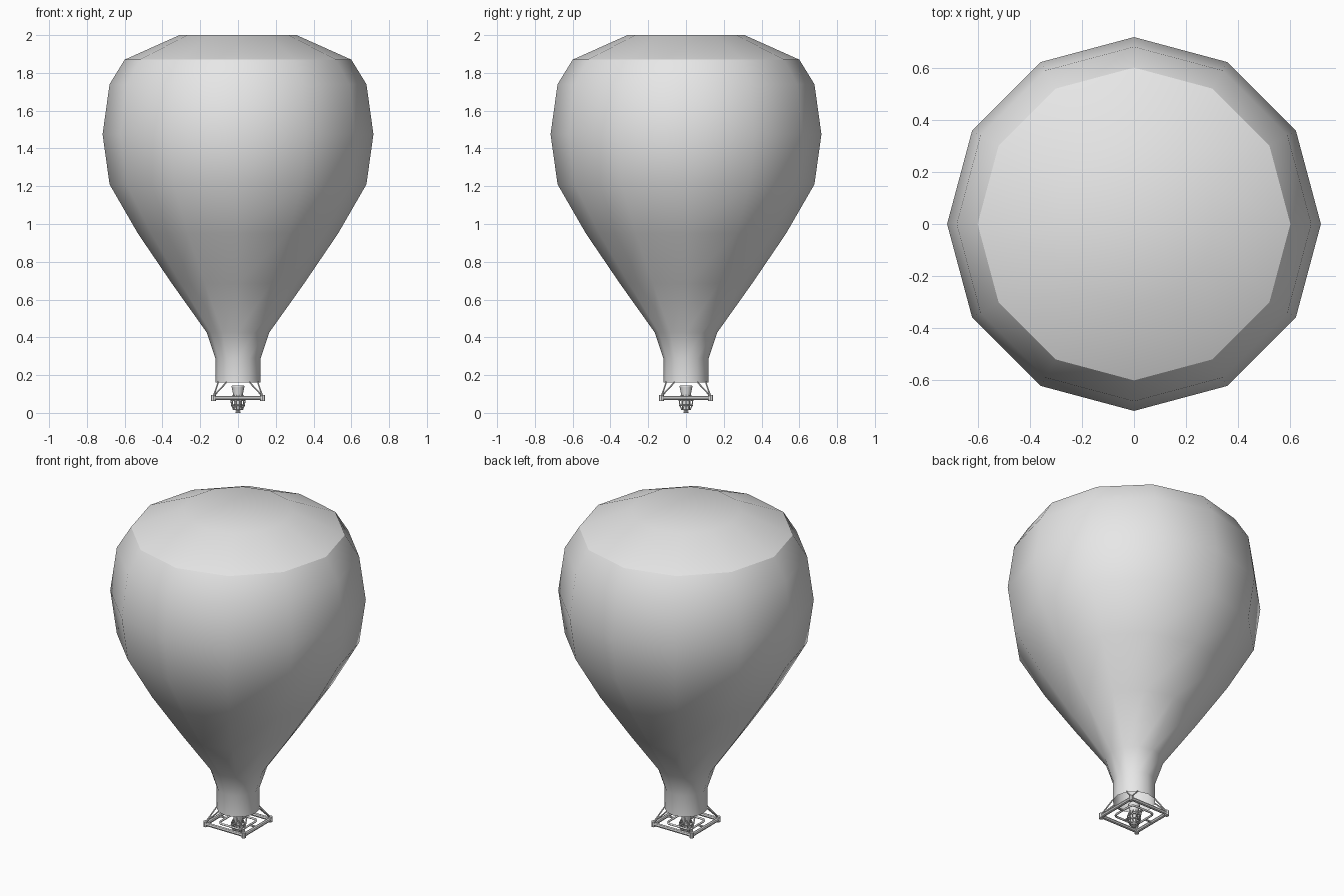
import bpy
import bmesh
from math import sin, cos, pi, radians
from mathutils import Vector

cube = bpy.data.objects.get("Cube")
if cube:
    bpy.data.objects.remove(cube, do_unlink=True)

grey = bpy.data.materials.new("plain grey")
grey.use_nodes = True
GREY = (0.8, 0.8, 0.8, 1)
grey.diffuse_color = GREY
grey.node_tree.nodes["Principled BSDF"].inputs["Base Color"].default_value = GREY


def finish(name, bm):
    """Turn a bmesh into a grey object that is smooth except at sharp edges."""
    mesh = bpy.data.meshes.new(name)
    bm.to_mesh(mesh)
    bm.free()
    mesh.materials.append(grey)
    obj = bpy.data.objects.new(name, mesh)
    bpy.context.collection.objects.link(obj)
    bpy.ops.object.select_all(action="DESELECT")
    obj.select_set(True)
    bpy.context.view_layer.objects.active = obj
    bpy.ops.object.shade_smooth_by_angle(angle=radians(30))
    return obj


def lathe(name, profile, sides, cap_bottom=True):
    """Rings of (radius, height) joined into a turned shape."""
    bm = bmesh.new()
    rings = [[bm.verts.new((r * cos(2 * pi * i / sides), r * sin(2 * pi * i / sides), z))
              for i in range(sides)] for r, z in profile]
    for low, high in zip(rings, rings[1:]):
        for i in range(sides):
            j = (i + 1) % sides
            bm.faces.new((low[i], low[j], high[j], high[i]))
    bm.faces.new(rings[-1])
    if cap_bottom:
        bm.faces.new(rings[0][::-1])
    return finish(name, bm)


def add_rod(bm, a, b, radius, sides=8):
    """Straight round bar from a to b."""
    a, b = Vector(a), Vector(b)
    turn = (b - a).to_track_quat("Z", "Y").to_matrix().to_4x4()
    turn.translation = (a + b) / 2
    bmesh.ops.create_cone(bm, cap_ends=True, segments=sides, radius1=radius,
                          radius2=radius, depth=(b - a).length, matrix=turn)


def rods(name, pairs, radius):
    bm = bmesh.new()
    for a, b in pairs:
        add_rod(bm, a, b, radius)
    return finish(name, bm)


def tube(name, points, radius, closed=True):
    """Bent round tube through the points."""
    curve = bpy.data.curves.new(name, "CURVE")
    curve.dimensions = "3D"
    curve.bevel_depth = radius
    curve.bevel_resolution = 2
    spline = curve.splines.new("POLY")
    spline.points.add(len(points) - 1)
    for p, co in zip(spline.points, points):
        p.co = (*co, 1)
    spline.use_cyclic_u = closed
    curve.materials.append(grey)
    obj = bpy.data.objects.new(name, curve)
    bpy.context.collection.objects.link(obj)


def rounded_square(half, corner, z, steps=4):
    points = []
    for q in range(4):
        centre = q * pi / 2 + pi / 4
        cx = (half - corner) * (1 if cos(centre) > 0 else -1)
        cy = (half - corner) * (1 if sin(centre) > 0 else -1)
        for s in range(steps + 1):
            t = q * pi / 2 + s / steps * pi / 2
            points.append((cx + corner * cos(t), cy + corner * sin(t), z))
    return points


# Twelve-sided envelope, open at the mouth
lathe("envelope", [(0.12, 0.16), (0.12, 0.29), (0.165, 0.425), (0.35, 0.685),
                   (0.53, 0.95), (0.68, 1.21), (0.717, 1.475), (0.68, 1.74),
                   (0.6, 1.87), (0.31, 2.0)], 12, cap_bottom=False)

# Square load frame with corner pins
H, Z = 0.13, 0.078
corners = [(H, H), (-H, H), (-H, -H), (H, -H)]
rods("load_frame", [((*corners[i], Z), (*corners[(i + 1) % 4], Z)) for i in range(4)], 0.011)
rods("corner_pins", [((x, y, Z - 0.015), (x, y, Z + 0.017)) for x, y in corners], 0.013)

# Two struts from each corner up to the mouth
struts = []
for x, y in corners:
    sx, sy = x / H, y / H
    for mx, my in ((0.06, 0.104), (0.104, 0.06)):
        struts.append(((x, y, Z + 0.01), (sx * mx, sy * my, 0.163)))
rods("struts", struts, 0.004)

# Gimbal ring and its pivots
tube("gimbal_ring", rounded_square(0.08, 0.025, Z), 0.006)
rods("gimbal_pivots", [((s * 0.08, 0, Z), (s * H, 0, Z)) for s in (-1, 1)]
     + [((0, s * 0.025, Z), (0, s * 0.08, Z)) for s in (-1, 1)], 0.006)

# Burner can, core and base nozzle
lathe("burner_can", [(0.024, 0.085), (0.026, 0.1), (0.034, 0.14), (0.032, 0.145)], 12)
lathe("burner_core", [(0.012, 0.012), (0.02, 0.02), (0.022, 0.088)], 12)
lathe("burner_nozzle", [(0.014, 0.0), (0.014, 0.006), (0.008, 0.008), (0.008, 0.015)], 10)

# Cage bars and hoops round the burner
for i in range(10):
    c, s = cos(i * pi / 5), sin(i * pi / 5)
    path = ((0.026, 0.095), (0.037, 0.066), (0.034, 0.04), (0.024, 0.018))
    tube("cage_bar", [(r * c, r * s, z) for r, z in path], 0.003, closed=False)
for r, z in ((0.037, 0.066), (0.034, 0.04), (0.024, 0.018)):
    tube("cage_hoop", [(r * cos(k * pi / 8), r * sin(k * pi / 8), z) for k in range(16)], 0.0035)
